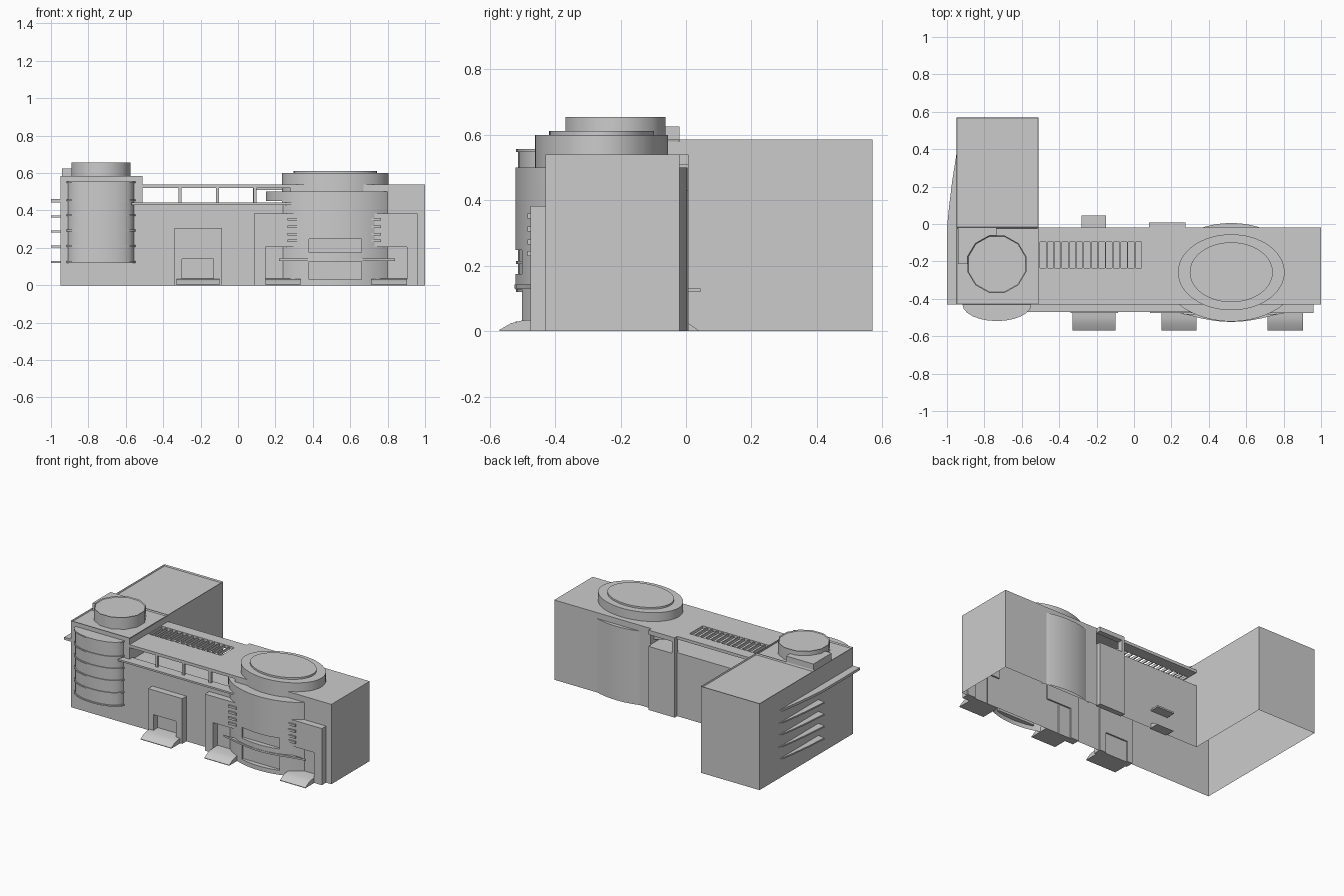
import bpy, bmesh
from math import cos, sin, pi

if "Cube" in bpy.data.objects:
    bpy.data.objects.remove(bpy.data.objects["Cube"])


def finish(name, bm):
    me = bpy.data.meshes.new(name)
    bm.to_mesh(me)
    bm.free()
    ob = bpy.data.objects.new(name, me)
    bpy.context.collection.objects.link(ob)
    return ob


def prism(name, pts, lo, hi, axis='z', lip=0, rim=0.005, skip=(), open_base=False):
    """Extrude a 2D outline along z (xy outline) or x (yz outline); skip drops side faces."""
    bm = bmesh.new()
    place = (lambda p, t: (p[0], p[1], t)) if axis == 'z' else (lambda p, t: (t, p[0], p[1]))
    a = [bm.verts.new(place(p, lo)) for p in pts]
    b = [bm.verts.new(place(p, hi)) for p in pts]
    n = len(pts)
    base = bm.faces.new(a[::-1])
    top = bm.faces.new(b)
    sides = []
    for i in range(n):
        j = (i + 1) % n
        sides.append(bm.faces.new((a[i], a[j], b[j], b[i])))
    bmesh.ops.recalc_face_normals(bm, faces=bm.faces)
    if lip:  # parapet around a sunken roof
        bmesh.ops.inset_region(bm, faces=[top], thickness=rim)
        bmesh.ops.translate(bm, verts=list(top.verts), vec=(0, 0, -lip))
    drop = [sides[i] for i in skip] + ([base] if open_base else [])
    if drop:
        bmesh.ops.delete(bm, geom=drop, context='FACES')
    return finish(name, bm)


def box(name, x0, x1, y0, y1, z0, z1, **kw):
    # side order: 0 front, 1 right, 2 back, 3 left
    return prism(name, [(x0, y0), (x1, y0), (x1, y1), (x0, y1)], z0, z1, **kw)


def arc(cx, cy, rx, ry, n, a0=0.0, a1=2 * pi):
    full = abs(a1 - a0 - 2 * pi) < 1e-6
    m = n if full else n + 1
    return [(cx + rx * cos(a0 + (a1 - a0) * i / n), cy + ry * sin(a0 + (a1 - a0) * i / n))
            for i in range(m)]


def activate(ob):
    bpy.ops.object.select_all(action='DESELECT')
    ob.select_set(True)
    bpy.context.view_layer.objects.active = ob


def smooth(ob, angle=40):
    activate(ob)
    bpy.ops.object.shade_smooth_by_angle(angle=angle * pi / 180)


# Main masses: hollow shells without floor or partitions
box("wing_rear", -0.95, -0.51, -0.02, 0.57, 0, 0.585, lip=0.01, skip=(0,), open_base=True)
box("wing_front", -0.95, -0.51, -0.43, -0.02, 0, 0.585, lip=0.01, skip=(1, 2), open_base=True)
box("wing_upper_wall", -0.515, -0.51, -0.43, -0.02, 0.43, 0.58)
box("low_block", -0.51, 0.28, -0.43, -0.02, 0, 0.43, skip=(1, 3), open_base=True)
box("right_block", 0.28, 1.0, -0.43, -0.02, 0, 0.54, skip=(3,), open_base=True)
box("right_block_upper_wall", 0.28, 0.285, -0.43, -0.02, 0.43, 0.535)

# Terrace ledge, canopy with slatted opening, and posts
box("terrace_ledge", -0.57, 0.30, -0.47, -0.40, 0.43, 0.442)
box("canopy_front", -0.51, 0.28, -0.43, -0.235, 0.52, 0.54)
box("canopy_back", -0.51, 0.28, -0.095, -0.02, 0.52, 0.54)
box("canopy_side", 0.04, 0.28, -0.235, -0.095, 0.52, 0.54)
for i in range(14):
    x = -0.51 + 0.0393 * i
    box("canopy_slat", x, x + 0.007, -0.235, -0.095, 0.52, 0.538)
for x in (-0.31, -0.11, 0.09):
    box("terrace_post", x - 0.008, x + 0.008, -0.43, -0.414, 0.43, 0.52)

# Rooftop drum and box on the wing
smooth(prism("roof_drum", arc(-0.733, -0.215, 0.163, 0.158, 12, pi / 12, pi / 12 + 2 * pi),
             0.575, 0.655, lip=0.006))
box("roof_box", -0.94, -0.735, -0.215, -0.02, 0.575, 0.625)

# Curved bay with floor ledges on the wing front
smooth(prism("curved_bay", arc(-0.733, -0.43, 0.176, 0.083, 12, pi, 2 * pi), 0.12, 0.553))
for z in (0.12, 0.205, 0.288, 0.37, 0.45, 0.547):
    smooth(prism("bay_ledge", arc(-0.733, -0.43, 0.184, 0.089, 12, pi, 2 * pi), z, z + 0.009))

# Side sun fins
short_fin = [(-0.95, 0.37), (-0.972, 0.23), (-0.988, 0.10), (-1.0, -0.05), (-0.95, -0.06)]
long_fin = short_fin[:3] + [(-1.0, -0.02), (-1.0, -0.43), (-0.95, -0.43)]
for z in (0.12, 0.202, 0.283, 0.363):
    prism("side_fin", short_fin, z, z + 0.01)
prism("side_fin_top", long_fin, 0.443, 0.46)

# Oval tower with recessed windows; the part buried in the block is removed
tower = prism("oval_tower", arc(0.52, -0.258, 0.37, 0.263, 72), 0, 0.45)
for z0, z1 in ((0.03, 0.128), (0.175, 0.248)):
    cut = box("window_cutter", 0.38, 0.66, -0.60, -0.488, z0, z1)
    cut.hide_render = True
    mod = tower.modifiers.new("window", 'BOOLEAN')
    mod.operation = 'DIFFERENCE'
    mod.object = cut
    activate(tower)
    bpy.ops.object.modifier_apply(modifier=mod.name)
    bpy.data.objects.remove(cut)
bm = bmesh.new()
bm.from_mesh(tower.data)
buried = [f for f in bm.faces
          if (abs(f.normal.z) > 0.9 and not 0.01 < f.calc_center_median().z < 0.43)
          or (abs(f.normal.z) < 0.1 and -0.42 < f.calc_center_median().y < -0.03)]
bmesh.ops.delete(bm, geom=buried, context='FACES')
bm.to_mesh(tower.data)
bm.free()
smooth(tower)
smooth(prism("oval_tower_top", arc(0.52, -0.258, 0.37, 0.263, 72), 0.45, 0.5, open_base=True))
smooth(prism("oval_drum", arc(0.52, -0.258, 0.285, 0.203, 64), 0.49, 0.60))
smooth(prism("oval_cap", arc(0.52, -0.258, 0.222, 0.16, 64), 0.59, 0.612))
prism("tower_ledge", [(0.22, -0.47), (0.29, -0.487), (0.36, -0.505), (0.44, -0.519), (0.52, -0.524),
                      (0.60, -0.519), (0.68, -0.505), (0.75, -0.487), (0.84, -0.47)], 0.13, 0.142)

# Front panels flanking the tower, with tall door openings and stacked fins
for name, x0, x1, d0, d1 in (("left", 0.085, 0.33, 0.147, 0.33), ("right", 0.71, 0.96, 0.715, 0.903)):
    box(name + "_panel_top", x0, x1, -0.475, -0.42, 0.205, 0.383)
    if d0 - x0 > 0.01:
        box(name + "_panel_outer", x0, d0, -0.475, -0.42, 0, 0.205)
    if x1 - d1 > 0.01:
        box(name + "_panel_inner", d1, x1, -0.475, -0.42, 0, 0.205)
for x0, x1 in ((0.265, 0.325), (0.715, 0.765)):
    for z in (0.23, 0.265, 0.305, 0.345):
        box("tower_fin", x0, x1, -0.485, -0.46, z, z + 0.015)

# Main entrance portal
box("portal_top", -0.34, -0.085, -0.475, -0.42, 0.14, 0.306)
box("portal_left", -0.34, -0.30, -0.475, -0.42, 0, 0.14)
box("portal_right", -0.13, -0.085, -0.475, -0.42, 0, 0.14)

# Entrance ramps
ramp = [(-0.43, 0), (-0.57, 0), (-0.57, 0.004), (-0.535, 0.024), (-0.50, 0.033), (-0.43, 0.036)]
for x0, x1 in ((-0.33, -0.10), (0.147, 0.333), (0.713, 0.903)):
    smooth(prism("entrance_ramp", ramp, x0, x1, axis='x'))

# Rear stair panel, rear door canopy and ramp
box("rear_panel", 0.08, 0.275, -0.03, 0.007, 0, 0.43)
box("rear_panel_post", 0.08, 0.10, -0.03, 0.007, 0.43, 0.54)
box("rear_panel_cap", 0.10, 0.275, -0.03, 0.007, 0.51, 0.54)
box("rear_canopy", -0.28, -0.15, -0.03, 0.045, 0.12, 0.131)
prism("rear_ramp", [(-0.03, 0), (0.042, 0), (0.005, 0.026), (-0.03, 0.03)], -0.28, -0.15, axis='x')
